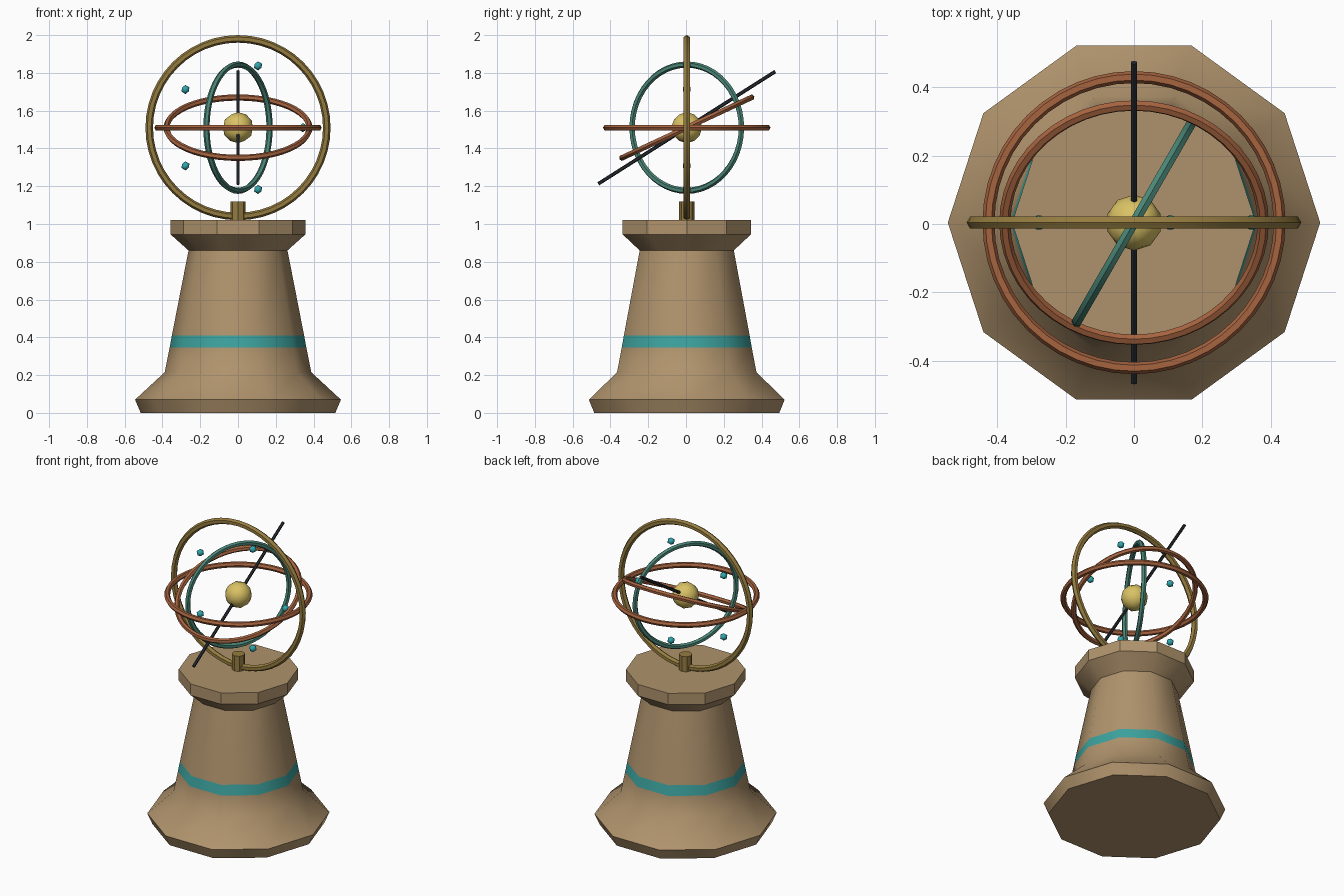
import bpy, bmesh
from math import radians, sin, cos, pi, tau

cube = bpy.data.objects.get("Cube")
if cube:
    bpy.data.objects.remove(cube)

CY = 0.004            # shared centre line in y
HUB = (0, CY, 1.51)   # middle of the rings


def material(name, colour):
    m = bpy.data.materials.new(name)
    m.use_nodes = True
    rgba = (*colour, 1)
    m.diffuse_color = rgba
    m.node_tree.nodes["Principled BSDF"].inputs["Base Color"].default_value = rgba
    return m


stone = material("tan stone", (0.43, 0.29, 0.15))
band_teal = material("bright teal", (0.045, 0.36, 0.34))
brass = material("dark brass", (0.30, 0.20, 0.05))
copper = material("copper", (0.38, 0.125, 0.05))
patina = material("green patina", (0.07, 0.24, 0.185))
iron = material("dark iron", (0.022, 0.026, 0.032))
sun_yellow = material("pale gold", (0.70, 0.54, 0.13))
bead_teal = material("bead teal", (0.03, 0.38, 0.42))


def finish(bm, name, mats, loc=(0, CY, 0), rot=(0, 0, 0), angle=35.7):
    bmesh.ops.recalc_face_normals(bm, faces=bm.faces)
    mesh = bpy.data.meshes.new(name)
    bm.to_mesh(mesh)
    bm.free()
    ob = bpy.data.objects.new(name, mesh)
    bpy.context.collection.objects.link(ob)
    for m in mats:
        mesh.materials.append(m)
    ob.location, ob.rotation_euler = loc, rot
    bpy.ops.object.select_all(action='DESELECT')
    ob.select_set(True)
    bpy.context.view_layer.objects.active = ob
    bpy.ops.object.shade_smooth_by_angle(angle=radians(angle))
    return ob


def ring(name, mat, major, minor, rot=(0, 0, 0), segments=48, sides=6):
    bm = bmesh.new()
    loops = []
    for i in range(segments):
        a = tau * i / segments
        loops.append([])
        for j in range(sides):
            b = tau * j / sides
            r = major + minor * cos(b)
            loops[-1].append(bm.verts.new((r * cos(a), r * sin(a), minor * sin(b))))
    for i in range(segments):
        p, q = loops[i], loops[(i + 1) % segments]
        for j in range(sides):
            k = (j + 1) % sides
            bm.faces.new((p[j], q[j], q[k], p[k]))
    return finish(bm, name, [mat], HUB, rot)


def cylinder(name, mat, radius, length, sides, loc, rot=(0, 0, 0)):
    bm = bmesh.new()
    bmesh.ops.create_cone(bm, cap_ends=True, segments=sides, radius1=radius,
                          radius2=radius, depth=length)
    return finish(bm, name, [mat], loc, rot)


def ball(name, mat, radius, detail, loc):
    bm = bmesh.new()
    bmesh.ops.create_icosphere(bm, subdivisions=detail, radius=radius)
    return finish(bm, name, [mat], loc, angle=50)


# Pedestal: ten-sided turned profile with a coloured band on the shaft
profile = [(0.515, 0), (0.545, 0.07), (0.388, 0.215), (0.362, 0.345),
           (0.35, 0.41), (0.262, 0.86), (0.357, 0.945), (0.357, 1.02)]
SIDES = 10
bm = bmesh.new()
levels = [[bm.verts.new((r * cos(tau * i / SIDES), r * sin(tau * i / SIDES), z))
           for i in range(SIDES)] for r, z in profile]
for low, high in zip(levels, levels[1:]):
    for i in range(SIDES):
        k = (i + 1) % SIDES
        bm.faces.new((low[i], low[k], high[k], high[i]))
bm.faces.new(levels[0][::-1])
bm.faces.new(levels[-1])
for f in bm.faces:
    if 0.35 < f.calc_center_median().z < 0.4:
        f.material_index = 1
finish(bm, "pedestal", [stone, band_teal])

# Mounting post
cylinder("post", brass, 0.04, 0.12, 8, (0, CY, 1.06))

# Nested rings
ring("meridian_ring", brass, 0.47, 0.02, (pi / 2, 0, 0))
ring("horizon_ring", copper, 0.426, 0.0175)
ring("tilted_ring", copper, 0.378, 0.0165, (radians(25), 0, 0))
ring("inner_ring", patina, 0.334, 0.0165, (pi / 2, 0, radians(60)))

# Axis rod and central globe
cylinder("axis_rod", iron, 0.0095, 1.11, 6, HUB, (radians(-57.6), 0, 0))
ball("central_globe", sun_yellow, 0.082, 2, HUB)

# Five beads around the hub
for i in range(5):
    a = tau * i / 5
    ball(f"bead_{i + 1}", bead_teal, 0.024, 1,
         (0.344 * cos(a), CY, HUB[2] + 0.344 * sin(a)))
